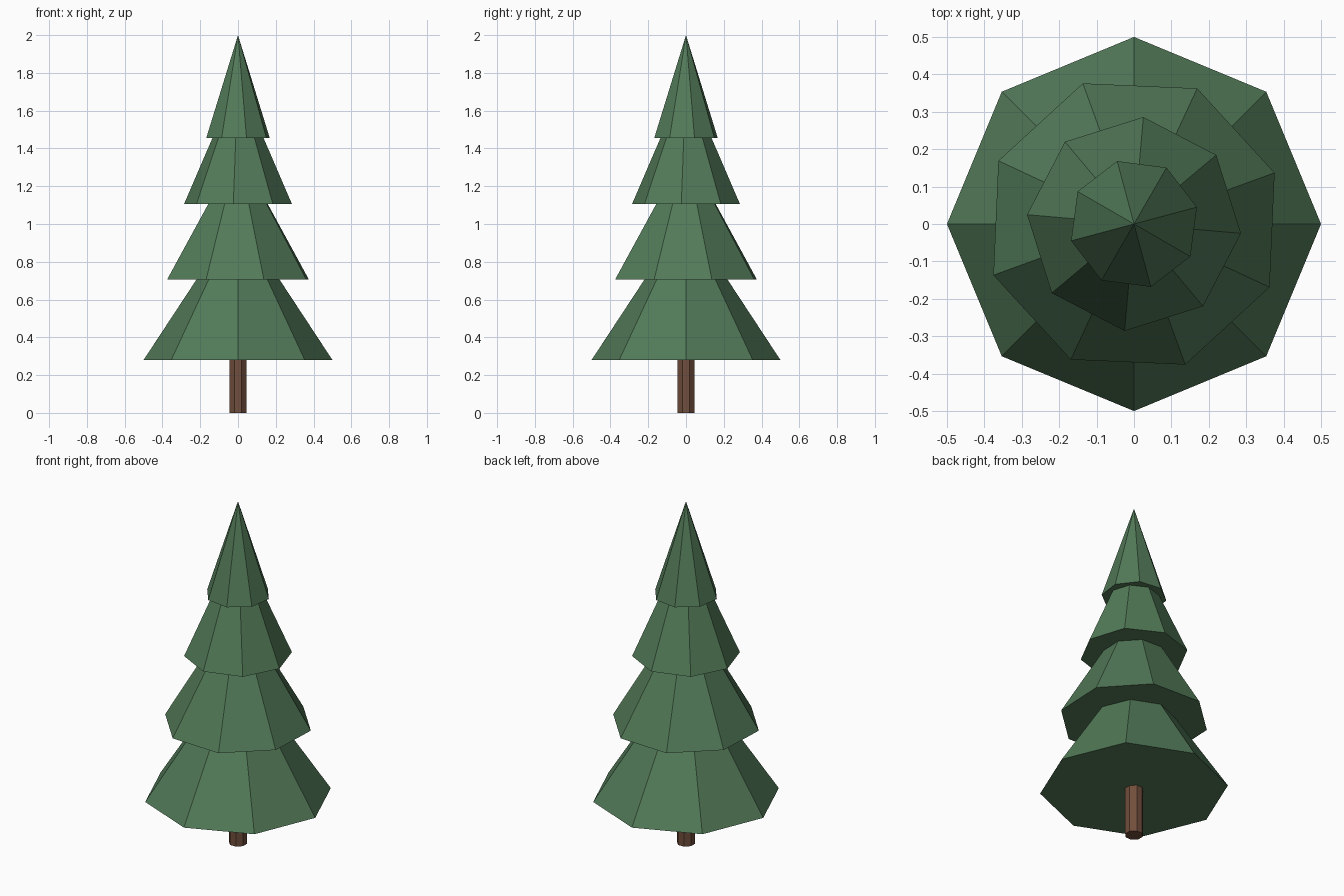
import bpy
from math import radians

cube = bpy.data.objects.get("Cube")
if cube:
    bpy.data.objects.remove(cube, do_unlink=True)


def make_material(name, color):
    mat = bpy.data.materials.new(name)
    mat.use_nodes = True
    mat.diffuse_color = color
    mat.node_tree.nodes["Principled BSDF"].inputs["Base Color"].default_value = color
    return mat


def add_cone(name, bottom, top, radius, top_radius, turn, mat):
    """Eight-sided flat-shaded cone or prism, first corner turned from +x."""
    bpy.ops.mesh.primitive_cone_add(
        vertices=8, radius1=radius, radius2=top_radius, depth=top - bottom,
        location=(0, 0, (bottom + top) / 2), rotation=(0, 0, radians(turn)))
    obj = bpy.context.object
    obj.name = name
    obj.data.materials.append(mat)
    return obj


green = make_material("needle green", (0.085, 0.195, 0.098, 1))
brown = make_material("bark brown", (0.165, 0.077, 0.045, 1))

# Trunk, ending inside the lowest tier
add_cone("trunk", 0, 0.4, 0.049, 0.049, 22.5, brown)

# Foliage tiers: base height, apex height, base radius; each turned further
tiers = [
    ("lowest_tier", 0.28, 1.04, 0.5),
    ("lower_tier", 0.705, 1.395, 0.4),
    ("upper_tier", 1.105, 1.77, 0.287),
    ("top_tier", 1.455, 2.0, 0.174),
]
for i, (name, bottom, apex, radius) in enumerate(tiers):
    add_cone(name, bottom, apex, radius, 0, 20 * i, green)
